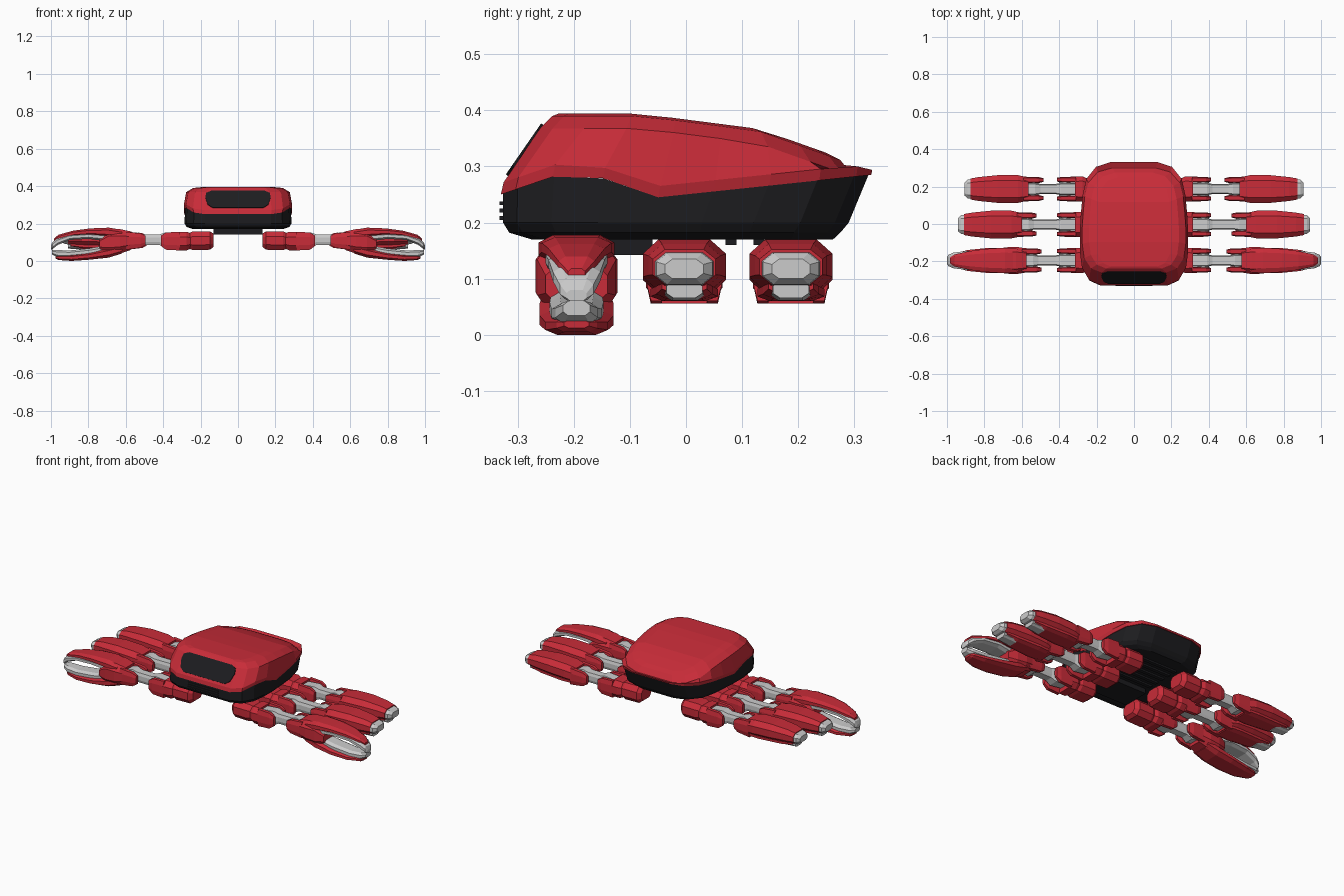
import bpy, bmesh, math
from mathutils import Vector


def material(name, rgb):
    m = bpy.data.materials.new(name)
    m.diffuse_color = (*rgb, 1)
    return m


RED = material("red", (0.58, 0.025, 0.04))
BLACK = material("black", (0.012, 0.012, 0.014))


def finish(name, verts, faces, mat=None, mirror=False):
    me = bpy.data.meshes.new(name)
    me.from_pydata([tuple(v) for v in verts], [], faces)
    bm = bmesh.new()
    bm.from_mesh(me)
    bmesh.ops.recalc_face_normals(bm, faces=bm.faces)
    bm.to_mesh(me)
    bm.free()
    ob = bpy.data.objects.new(name, me)
    bpy.context.collection.objects.link(ob)
    if mat:
        me.materials.append(mat)
    if mirror:
        ob.modifiers.new("mirror", 'MIRROR').use_mirror_merge = False
    return ob


def bridge(a, b, n):
    return [(a + i, a + (i + 1) % n, b + (i + 1) % n, b + i) for i in range(n)]


def loft(name, sections, y=0, mat=None, mirror=True, cy=0.62, cz=0.45):
    """Chamfered sections along x: (x, half width, z low, z high)."""
    verts, faces = [], []
    for x, w, lo, hi in sections:
        m, h = (lo + hi) / 2, (hi - lo) / 2
        for a, b in ((cy, 1), (1, cz), (1, -cz), (cy, -1),
                     (-cy, -1), (-1, -cz), (-1, cz), (-cy, 1)):
            verts.append((x, y + a * w, m + b * h))
    for k in range(len(sections) - 1):
        faces += bridge(k * 8, k * 8 + 8, 8)
    last = len(verts) - 8
    faces += [tuple(range(8)), tuple(range(last, last + 8))]
    return finish(name, verts, faces, mat, mirror)


def profile(pts):
    """Piecewise linear height along y."""
    def f(y):
        if y <= pts[0][0]:
            return pts[0][1]
        for (a, p), (b, q) in zip(pts, pts[1:]):
            if y <= b:
                return p + (q - p) * (y - a) / (b - a)
        return pts[-1][1]
    return f


# Half plan outline of the body, front to back
HALF = [(0.62, -1), (0.83, -0.92), (0.96, -0.72), (1, -0.45), (1, -0.15), (0.98, 0.15),
        (0.95, 0.45), (0.88, 0.72), (0.7, 0.92), (0.42, 1)]
PLAN = HALF + [(-x, y) for x, y in reversed(HALF)]
seam = profile([(-0.33, 0.25), (-0.19, 0.298), (-0.11, 0.262), (-0.05, 0.245), (0.33, 0.285)])
roof = profile([(-0.235, 0.394), (-0.08, 0.394), (0.13, 0.367), (0.33, 0.296)])


def body(name, rings, mat):
    """Stack of plan outlines: (half width, y front, y back, height function)."""
    verts, faces, n = [], [], len(PLAN)
    for w, y0, y1, f in rings:
        for px, py in PLAN:
            y = (y0 + y1) / 2 + py * (y1 - y0) / 2
            verts.append((px * w, y, f(y)))
    for k in range(len(rings) - 1):
        faces += bridge(k * n, k * n + n, n)
    for base in (0, len(verts) - n):
        faces += [(base + i, base + i + 1, base + n - 2 - i, base + n - 1 - i)
                  for i in range(n // 2 - 1)]
    return finish(name, verts, faces, mat)


# Upper shell
body("upper_shell", [
    (0.285, -0.33, 0.33, seam),
    (0.29, -0.325, 0.332, lambda y: seam(y) + min(0.02, (roof(y) - seam(y)) * 0.8)),
    (0.277, -0.26, 0.30, lambda y: roof(y) - 0.026),
    (0.24, -0.238, 0.275, lambda y: roof(y) - 0.004),
    (0.2, -0.228, 0.25, roof)], RED)
# Lower hull
body("lower_hull", [
    (0.283, -0.326, 0.325, seam),
    (0.286, -0.326, 0.29, lambda y: 0.2),
    (0.275, -0.315, 0.275, lambda y: 0.182),
    (0.24, -0.275, 0.262, lambda y: 0.17)], BLACK)

# Face visor laid on the sloping front
outline = [(0.135, 0), (0.162, 0.18), (0.175, 0.6), (0.17, 0.87), (0.14, 1)]
outline += [(-x, t) for x, t in reversed(outline)]
low, high = Vector((0, -0.317, 0.283)), Vector((0, -0.254, 0.374))
out = Vector((0, -0.82, 0.57))
n = len(outline)
vis = [low.lerp(high, t) + Vector((x, 0, 0)) + out * d
       for d in (-0.02, 0.005) for x, t in outline]
finish("visor", vis, bridge(0, n, n) + [tuple(range(n)), tuple(range(n, 2 * n))], BLACK)


def box(name, x0, x1, y0, y1, z0, z1, mat):
    v = [(x, y, z) for z in (z0, z1) for x, y in ((x0, y0), (x1, y0), (x1, y1), (x0, y1))]
    return finish(name, v, bridge(0, 4, 4) + [(0, 1, 2, 3), (4, 5, 6, 7)], mat)


# Belly plate with ribs, and front vent
box("belly_plate", -0.13, 0.13, -0.22, -0.06, 0.142, 0.175, BLACK)
for i in range(5):
    y = -0.03 + i * 0.05
    box("belly_rib", -0.13, 0.13, y, y + 0.02, 0.16, 0.175, BLACK)
for i in range(3):
    box("front_vent", -0.1, 0.1, -0.332, -0.32, 0.205 + i * 0.013, 0.212 + i * 0.013, BLACK)


def pin(name, x, y, z, r, w):
    v = [(x + r * math.cos(a * math.pi / 5), y + s, z + r * math.sin(a * math.pi / 5))
         for s in (-w, w) for a in range(10)]
    finish(name, v, bridge(0, 10, 10) + [tuple(range(10)), tuple(range(10, 20))], None, True)


def arm(label, y, d):
    """Shoulder, link and elbow fork shared by all limbs."""
    loft(label + "_shoulder_root", [(0.13, 0.045, 0.075, 0.145), (0.15, 0.065, 0.06, 0.158),
                                    (0.24, 0.065, 0.058, 0.158), (0.26, 0.055, 0.065, 0.15)], y, RED)
    loft(label + "_shoulder", [(0.255, 0.058, 0.065, 0.148), (0.275, 0.068, 0.056, 0.156),
                               (0.315, 0.066, 0.056, 0.156)], y, RED)
    for s in (-1, 1):
        loft(label + "_shoulder_fork", [(0.31, 0.016, 0.056, 0.156), (0.385, 0.015, 0.06, 0.152),
                                        (0.412, 0.010, 0.08, 0.135)], y + s * 0.05, RED)
        loft(label + "_elbow_fork", [(0.495 + d, 0.010, 0.085, 0.135), (0.52 + d, 0.016, 0.07, 0.148),
                                     (0.60 + d, 0.018, 0.06, 0.155)], y + s * 0.048, RED)
    loft(label + "_link", [(0.315, 0.033, 0.08, 0.145), (0.39, 0.033, 0.07, 0.152),
                           (0.42, 0.027, 0.085, 0.142), (0.51 + d, 0.027, 0.085, 0.142),
                           (0.54 + d, 0.033, 0.068, 0.152), (0.59 + d, 0.033, 0.08, 0.14)], y, cy=0.8)
    pin(label + "_shoulder_pin", 0.37, y, 0.108, 0.03, 0.06)
    pin(label + "_elbow_pin", 0.55 + d, y, 0.108, 0.03, 0.06)


# Middle and rear limbs with blunt tips
for label, y, d in (("middle", -0.003, 0.025), ("rear", 0.187, -0.01)):
    arm(label, y, d)
    loft(label + "_forearm", [(0.575 + d, 0.062, 0.065, 0.155), (0.63 + d, 0.074, 0.072, 0.166),
                              (0.74 + d, 0.074, 0.078, 0.17), (0.84 + d, 0.064, 0.085, 0.162),
                              (0.885 + d, 0.056, 0.09, 0.152)], y, RED)
    loft(label + "_forearm_underside", [(0.58 + d, 0.055, 0.06, 0.09), (0.66 + d, 0.06, 0.06, 0.09),
                                        (0.8 + d, 0.05, 0.064, 0.095), (0.87 + d, 0.04, 0.075, 0.1)], y, RED)
    loft(label + "_tip_underside", [(0.80 + d, 0.036, 0.061, 0.09), (0.885 + d, 0.032, 0.066, 0.095)], y)
    loft(label + "_tip", [(0.87 + d, 0.054, 0.088, 0.149), (0.9 + d, 0.05, 0.09, 0.145),
                          (0.917 + d, 0.034, 0.1, 0.135)], y)

# Front limbs with pincers
y = -0.195
arm("front", y, 0.0)
loft("claw_palm", [(0.575, 0.064, 0.058, 0.158), (0.63, 0.073, 0.04, 0.17),
                   (0.69, 0.07, 0.032, 0.172), (0.74, 0.055, 0.055, 0.125)], y, RED)
loft("claw_upper_shell", [(0.62, 0.062, 0.12, 0.166), (0.69, 0.068, 0.128, 0.178),
                          (0.79, 0.062, 0.137, 0.174), (0.88, 0.05, 0.132, 0.162),
                          (0.96, 0.032, 0.108, 0.14), (0.985, 0.015, 0.1, 0.118)], y, RED)
loft("claw_upper_jaw", [(0.70, 0.05, 0.105, 0.145), (0.8, 0.055, 0.118, 0.15),
                        (0.9, 0.05, 0.112, 0.142), (0.965, 0.042, 0.085, 0.122),
                        (0.993, 0.03, 0.062, 0.1), (1.0, 0.018, 0.06, 0.08)], y)
loft("claw_lower_shell", [(0.62, 0.06, 0.04, 0.085), (0.69, 0.066, 0.018, 0.07),
                          (0.79, 0.066, 0.007, 0.045), (0.89, 0.056, 0.0, 0.032),
                          (0.96, 0.036, 0.005, 0.03), (0.975, 0.022, 0.012, 0.026)], y, RED)
loft("claw_lower_jaw", [(0.70, 0.045, 0.045, 0.085), (0.79, 0.048, 0.03, 0.068),
                        (0.9, 0.045, 0.02, 0.056), (0.965, 0.038, 0.02, 0.058),
                        (0.995, 0.024, 0.034, 0.06)], y)
